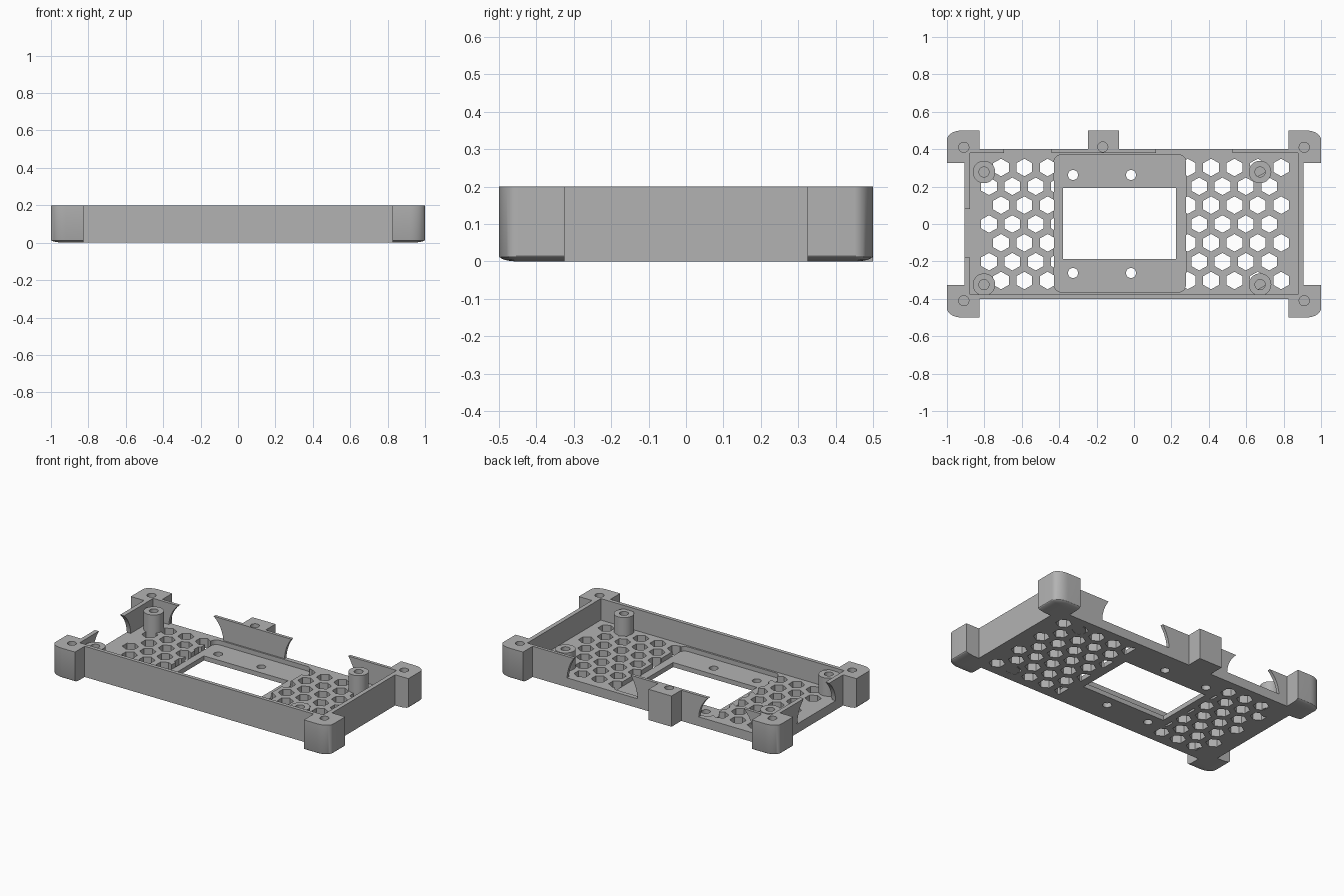
import bpy, bmesh, math
from mathutils import Matrix

if "Cube" in bpy.data.objects:
    bpy.data.objects.remove(bpy.data.objects["Cube"])

grey = bpy.data.materials.new("plain_grey")
grey.diffuse_color = (0.45, 0.45, 0.45, 1)
grey.use_nodes = True
grey.node_tree.nodes["Principled BSDF"].inputs["Base Color"].default_value = grey.diffuse_color

TOP, FLOOR, PLATE = 0.2, 0.06, 0.03


def finish(name, bm):
    bmesh.ops.recalc_face_normals(bm, faces=bm.faces)
    me = bpy.data.meshes.new(name)
    bm.to_mesh(me)
    bm.free()
    ob = bpy.data.objects.new(name, me)
    me.materials.append(grey)
    bpy.context.collection.objects.link(ob)
    return ob


def loft(bm, rings):
    """Closed solid through a stack of equal-sized rings of points."""
    vs = [[bm.verts.new(p) for p in r] for r in rings]
    n = len(vs[0])
    bm.faces.new(vs[0])
    bm.faces.new(vs[-1])
    for a, b in zip(vs, vs[1:]):
        for i in range(n):
            j = (i + 1) % n
            bm.faces.new((a[i], a[j], b[j], b[i]))


def prisms(name, outlines, z0, z1):
    bm = bmesh.new()
    for o in outlines:
        loft(bm, [[(x, y, z) for x, y in o] for z in (z0, z1)])
    return finish(name, bm)


def rect(x0, x1, y0, y1):
    return [(x0, y0), (x1, y0), (x1, y1), (x0, y1)]


def disc(x, y, rx, n=32, ry=None, start=0.0):
    ry = ry or rx
    return [(x + rx * math.cos(start + math.tau * i / n),
             y + ry * math.sin(start + math.tau * i / n)) for i in range(n)]


def round_rect(x0, x1, y0, y1, r, n=6):
    pts = []
    for k, (cx, cy) in enumerate(((x1 - r, y1 - r), (x0 + r, y1 - r),
                                  (x0 + r, y0 + r), (x1 - r, y0 + r))):
        for i in range(n + 1):
            a = math.pi / 2 * (k + i / n)
            pts.append((cx + r * math.cos(a), cy + r * math.sin(a)))
    return pts


def boolean(ob, other, op='DIFFERENCE'):
    m = ob.modifiers.new("bool", 'BOOLEAN')
    m.operation, m.object, m.solver = op, other, 'EXACT'
    bpy.context.view_layer.objects.active = ob
    bpy.ops.object.modifier_apply(modifier=m.name)
    bpy.data.objects.remove(other)


# Tray body
case = prisms("tray_case", [rect(-.905, .905, -.4, .4)], 0, TOP)

# Four corner lugs, rounded on the outer corner and underneath
bm = bmesh.new()
rx, ry, rz = .08, .05, .015
for sx in (-1, 1):
    for sy in (-1, 1):
        rings = []
        levels = [(math.sin(t * math.pi / 12), rz * (1 - math.cos(t * math.pi / 12)))
                  for t in range(7)]
        for c, z in levels + [(1, TOP)]:
            X, Y = 1 - rx, .5 - ry
            ring = [(.825, .325), (X + rx * c, .325)]
            k = max(c, .02)
            ring += [(X + rx * k * math.cos(a * math.pi / 20),
                      Y + ry * k * math.sin(a * math.pi / 20)) for a in range(11)]
            ring[1] = (X + rx * k, .325)
            ring.append((.825, Y + ry * k))
            rings.append([(sx * x, sy * y, z) for x, y in ring])
        loft(bm, rings)
boolean(case, finish("lugs", bm), 'UNION')

# Middle lug on the back
boolean(case, prisms("tab", [rect(-.246, -.08, .385, .5)], 0, TOP), 'UNION')

# Inner cavity and blind screw holes
boolean(case, prisms("cavity", [rect(-.877, .877, -.376, .38)], FLOOR, .3))
screws = [(sx * .91, sy * .41) for sx in (-1, 1) for sy in (-1, 1)] + [(-.167, .412)]
boolean(case, prisms("screws", [disc(x, y, .027) for x, y in screws], .05, .3))


# Round cable openings in the back and left walls
def opening(centre, half, on_back):
    cz = .05
    r = math.hypot(half, TOP - cz)
    a0 = math.asin((FLOOR - cz) / r)
    arc = [a0 + (math.pi - 2 * a0) * i / 40 for i in range(41)]
    pts = [(centre + r * math.cos(a), cz + r * math.sin(a)) for a in arc]
    b = bmesh.new()
    if on_back:
        loft(b, [[(u, y, z) for u, z in pts] for y in (.37, .43)])
    else:
        loft(b, [[(x, u, z) for u, z in pts] for x in (-.93, -.86)])
    boolean(case, finish("opening", b))


opening(-.568, .127, True)
opening(.323, .205, True)
opening(-.05, .13, False)

# Honeycomb vents
hexes = []
for row in range(-3, 4):
    odd = row % 2
    for k in range(13):
        x = (-.711 if odd else -.775) + .1248 * k
        if -.5 < x < .35 and -.375 < x < .225:
            continue
        hexes.append(disc(x, row * .1007, .0485, 6, .047, math.pi / 6))
boolean(case, prisms("vents", hexes, -.05, .1))

# Recessed centre plate with window and four holes
edge = (-.428, .278, -.364, .37, .04)
boolean(case, prisms("recess", [round_rect(*edge)], -.05, .1))
plate = prisms("recessed_plate", [round_rect(*edge)], 0, PLATE)
cuts = [rect(-.38, .225, -.188, .192)]
cuts += [disc(x, y, .027) for x in (-.326, -.016) for y in (-.262, .262)]
boolean(plate, prisms("plate_cuts", cuts, -.05, .1))

# Board standoffs with blind holes
posts = [(x, y) for x in (-.802, .674) for y in (-.324, .278)]
standoffs = prisms("standoffs", [disc(x, y, .06) for x, y in posts], .002, .178)
boolean(standoffs, prisms("bores", [disc(x, y, .027) for x, y in posts], .05, .3))

# Smooth the curved faces, keep edges crisp
for ob in (case, plate, standoffs):
    bpy.ops.object.select_all(action='DESELECT')
    ob.select_set(True)
    bpy.context.view_layer.objects.active = ob
    bpy.ops.object.shade_smooth_by_angle(angle=math.radians(30))
